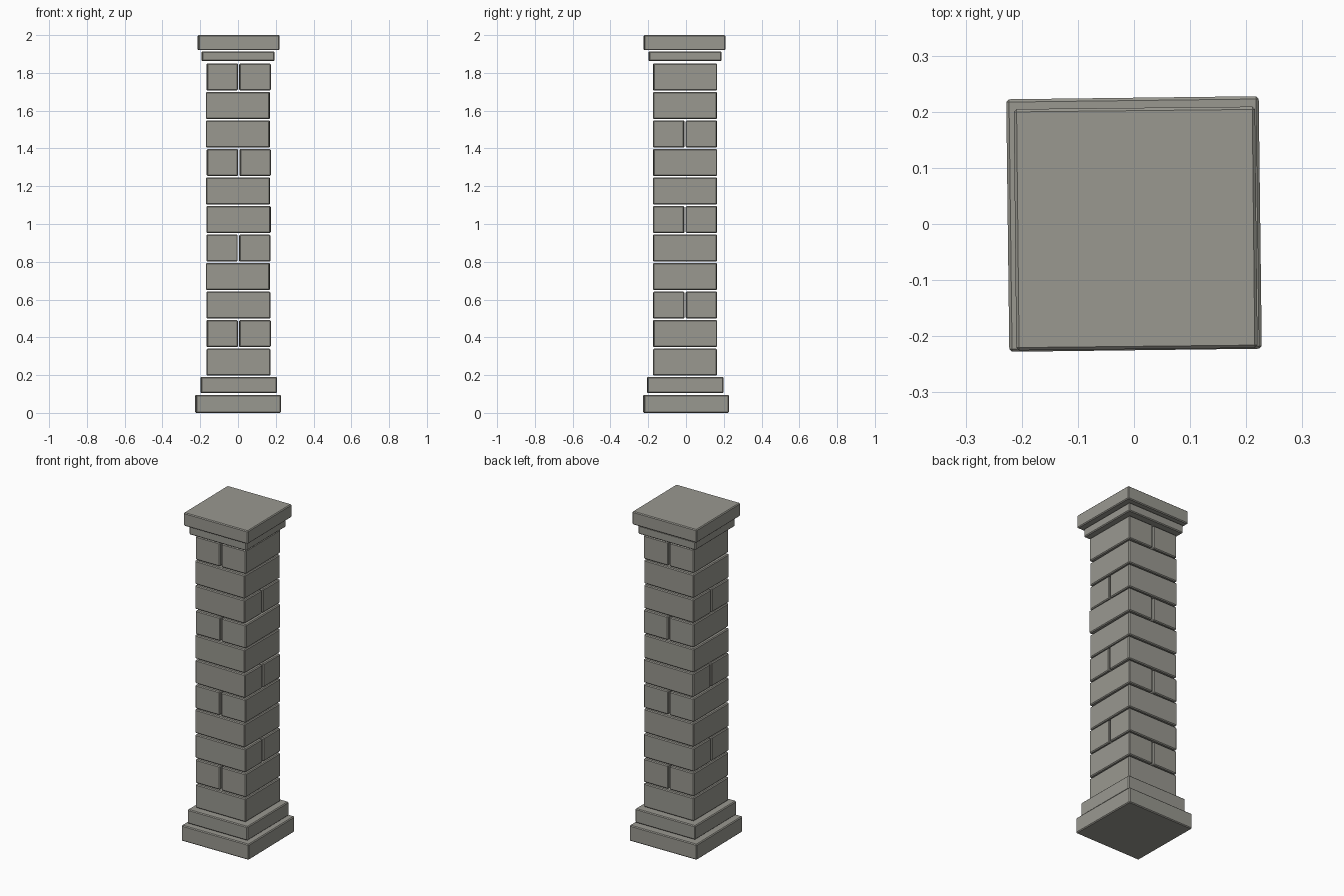
import bpy
import bmesh
from math import radians
from mathutils import Matrix

if "Cube" in bpy.data.objects:
    bpy.data.objects.remove(bpy.data.objects["Cube"], do_unlink=True)

# One warm grey stone colour
stone = bpy.data.materials.new("warm_grey_stone")
stone.use_nodes = True
colour = (0.32, 0.315, 0.28, 1)
stone.diffuse_color = colour
bsdf = next(n for n in stone.node_tree.nodes if n.type == "BSDF_PRINCIPLED")
bsdf.inputs["Base Color"].default_value = colour
bsdf.inputs["Roughness"].default_value = 0.9


def block(name, centre, size, z_low, z_high, turn=0.0, offset=(0, 0)):
    """Chamfered block, shifted by offset and then turned about its centre."""
    bm = bmesh.new()
    bmesh.ops.create_cube(bm, size=1)
    bmesh.ops.scale(bm, verts=bm.verts, vec=(size[0], size[1], z_high - z_low))
    bmesh.ops.bevel(bm, geom=bm.edges[:], offset=0.005, segments=1,
                    affect="EDGES", profile=0.5)
    bmesh.ops.translate(bm, verts=bm.verts, vec=(*offset, 0))
    bmesh.ops.rotate(bm, verts=bm.verts, cent=(0, 0, 0),
                     matrix=Matrix.Rotation(radians(turn), 3, "Z"))
    mesh = bpy.data.meshes.new(name)
    bm.to_mesh(mesh)
    bm.free()
    mesh.materials.append(stone)
    obj = bpy.data.objects.new(name, mesh)
    obj.location = (*centre, (z_low + z_high) / 2)
    bpy.context.collection.objects.link(obj)
    return obj


# Stepped base
block("base_plinth", (0, 0), (0.45, 0.45), 0, 0.095, 0.7)
block("upper_plinth", (0.004, -0.004), (0.402, 0.402), 0.105, 0.19, 0.4)

# Shaft courses: whole, split left and right, split front and back, repeating
SIDE, GAP = 0.338, 0.009
half = (SIDE - GAP) / 2
shift = (SIDE + GAP) / 4
pitch, height, start = 0.151, 0.143, 0.197
turns = (0.2, 0.5, 0.3, -0.5, 0.3, -0.5, -0.4, 0.4, -0.5, -0.5, 0.5)
drift = (0.003, 0.003, 0.002, 0, 0.002, 0.003, 0, 0.004, 0, 0, 0.003)
for i, (turn, dx) in enumerate(zip(turns, drift)):
    low = start + i * pitch
    centre = (dx, -0.005)
    name = f"shaft_course_{i + 1}"
    if i % 3 == 0:
        block(name, centre, (SIDE, SIDE), low, low + height, turn)
        continue
    for side in (-1, 1):
        if i % 3 == 1:
            label = "left" if side > 0 else "right"
            size, offset = (half, SIDE), (side * shift, 0)
        else:
            label = "back" if side > 0 else "front"
            size, offset = (SIDE, half), (0, side * shift)
        block(f"{name}_{label}", centre, size, low, low + height, turn, offset)

# Neck moulding and cap slab
block("neck_moulding", (0, -0.005), (0.384, 0.384), 1.862, 1.914, 0.4)
block("cap_slab", (0.003, -0.008), (0.43, 0.43), 1.92, 2.0, 0.6)
